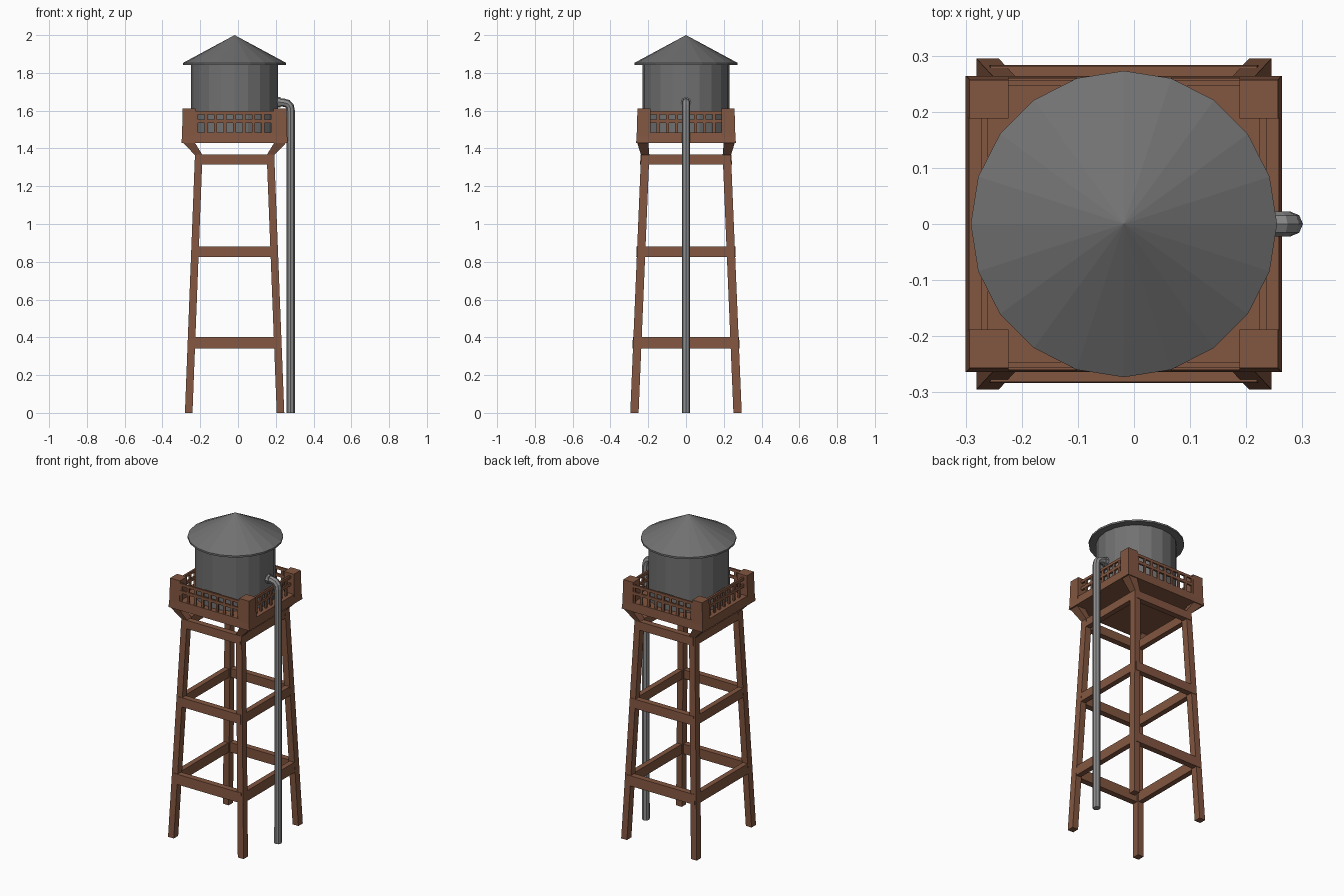
import bpy, bmesh, math

if "Cube" in bpy.data.objects:
    bpy.data.objects.remove(bpy.data.objects["Cube"])

CX = -0.018  # tower axis; the pipe sticks out on +x


def material(name, r, g, b):
    m = bpy.data.materials.new(name)
    m.diffuse_color = (r, g, b, 1)
    m.use_nodes = True
    m.node_tree.nodes["Principled BSDF"].inputs["Base Color"].default_value = m.diffuse_color
    return m


wood = material("wood", 0.225, 0.093, 0.052)
dark_metal = material("dark_metal", 0.165, 0.165, 0.165)
pipe_metal = material("pipe_metal", 0.27, 0.27, 0.275)


def finish(bm, name, mat):
    bmesh.ops.recalc_face_normals(bm, faces=bm.faces)
    me = bpy.data.meshes.new(name)
    bm.to_mesh(me)
    bm.free()
    me.materials.append(mat)
    ob = bpy.data.objects.new(name, me)
    ob.location.x = CX
    bpy.context.collection.objects.link(ob)


def loft(bm, rects):
    """Closed solid through rectangles (x0, x1, y0, y1, z)."""
    rings = [[bm.verts.new(p) for p in ((a, c, z), (b, c, z), (b, d, z), (a, d, z))]
             for a, b, c, d, z in rects]
    for lo, hi in zip(rings, rings[1:]):
        for i in range(4):
            j = (i + 1) % 4
            bm.faces.new((lo[i], lo[j], hi[j], hi[i]))
    bm.faces.new(rings[0])
    bm.faces.new(rings[-1])


def box(bm, x0, x1, y0, y1, z0, z1):
    loft(bm, [(x0, x1, y0, y1, z0), (x0, x1, y0, y1, z1)])


def lathe(name, profile, sides, mat):
    bm = bmesh.new()
    rings = []
    for r, z in profile:
        if r == 0:
            rings.append([bm.verts.new((0, 0, z))] * sides)
        else:
            rings.append([bm.verts.new((r * math.cos(2 * math.pi * i / sides),
                                        r * math.sin(2 * math.pi * i / sides), z))
                          for i in range(sides)])
    for lo, hi in zip(rings, rings[1:]):
        for i in range(sides):
            j = (i + 1) % sides
            bm.faces.new(list(dict.fromkeys((lo[i], lo[j], hi[j], hi[i]))))
    finish(bm, name, mat)


def leg_half(z):
    """Outer half extents of the leaning legs at height z."""
    t = z / 1.365
    return 0.263 - 0.053 * t, 0.295 - 0.057 * t


# Legs with flared brackets under the deck, and corner posts above it
for sx, sy, label in ((-1, -1, "front_left"), (1, -1, "front_right"),
                      (-1, 1, "back_left"), (1, 1, "back_right")):
    def corner(hx, hy, wx, wy, z):
        xs = sorted((sx * hx, sx * (hx - wx)))
        ys = sorted((sy * hy, sy * (hy - wy)))
        return (*xs, *ys, z)
    bm = bmesh.new()
    loft(bm, [corner(*leg_half(0), 0.04, 0.044, 0),
              corner(*leg_half(1.365), 0.04, 0.044, 1.365),
              corner(0.278, 0.26, 0.065, 0.06, 1.435)])
    finish(bm, label + "_leg", wood)
    bm = bmesh.new()
    loft(bm, [corner(0.279, 0.262, 0.073, 0.073, 1.44),
              corner(0.275, 0.257, 0.069, 0.069, 1.612)])
    finish(bm, label + "_post", wood)

# Three levels of cross beams
for label, z0, z1 in (("lower", 0.34, 0.403), ("middle", 0.825, 0.882), ("upper", 1.315, 1.367)):
    bm = bmesh.new()
    (ax, ay), (bx, by) = leg_half(z0), leg_half(z1)
    t = 0.034
    for s in (-1, 1):
        loft(bm, [(-hx + 0.01, hx - 0.01, *sorted((s * (hy + 0.003), s * (hy - t))), z)
                  for hx, hy, z in ((ax, ay, z0), (bx, by, z1))])
        loft(bm, [(*sorted((s * (hx - 0.001), s * (hx - t))), -hy + 0.01, hy - 0.01, z)
                  for hx, hy, z in ((ax, ay, z0), (bx, by, z1))])
    finish(bm, label + "_beams", wood)

# Deck, slightly wider at its bottom edge
bm = bmesh.new()
loft(bm, [(-hx, hx, -hy, hy, z) for hx, hy, z in
          ((0.282, 0.264, 1.43), (0.276, 0.26, 1.485))])
finish(bm, "deck", wood)

# Railings: two rails and balusters per side
bm = bmesh.new()
N, W = 8, 0.008
for s in (-1, 1):
    y0, y1 = sorted((s * 0.246, s * 0.257))
    x0, x1 = sorted((s * 0.242, s * 0.254))
    for z0, z1 in ((1.535, 1.553), (1.58, 1.597)):
        box(bm, -0.21, 0.21, y0, y1, z0, z1)
        box(bm, x0, x1, -0.195, 0.195, z0, z1)
    for i in range(N + 1):
        u = -1 + 2 * i / N
        box(bm, u * 0.202 - W, u * 0.202 + W, y0 + 0.001, y1 - 0.001, 1.48, 1.585)
        box(bm, x0 + 0.001, x1 - 0.001, u * 0.197 - W, u * 0.197 + W, 1.48, 1.585)
finish(bm, "railings", wood)

# Tank and conical roof
lathe("tank", [(0, 1.48), (0.23, 1.48), (0.23, 1.845), (0, 1.845)], 20, dark_metal)
lathe("roof", [(0, 1.842), (0.273, 1.842), (0.273, 1.853), (0, 2.0)], 20, dark_metal)


def pipe(name, pts, radius):
    cu = bpy.data.curves.new(name, "CURVE")
    cu.dimensions = "3D"
    cu.bevel_depth = radius
    cu.bevel_resolution = 2
    cu.use_fill_caps = True
    cu.materials.append(pipe_metal)
    sp = cu.splines.new("POLY")
    sp.points.add(len(pts) - 1)
    sp.use_smooth = False
    for p, (x, z) in zip(sp.points, pts):
        p.co = (x, 0, z, 1)
    bpy.context.collection.objects.link(bpy.data.objects.new(name, cu))


# Down pipe with its bend and the collar at the tank
pipe("down_pipe", [(0.279, 0), (0.279, 1.60), (0.275, 1.622), (0.262, 1.637),
                   (0.24, 1.643), (0.19, 1.645)], 0.022)
pipe("pipe_collar", [(0.2, 1.645), (0.226, 1.645)], 0.028)
